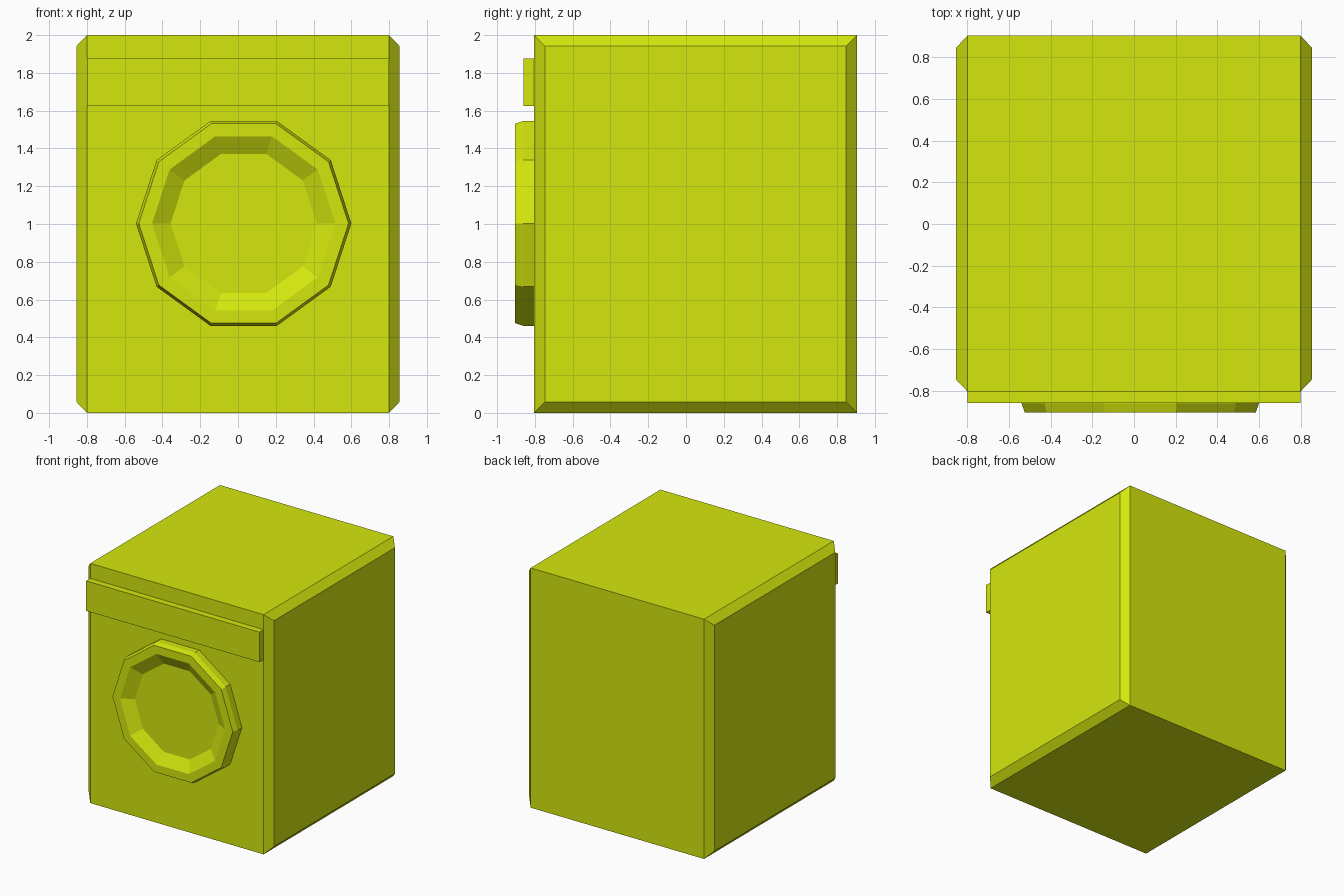
import bpy, bmesh
from math import cos, sin, pi

if "Cube" in bpy.data.objects:
    bpy.data.objects.remove(bpy.data.objects["Cube"])

lime = bpy.data.materials.new("lime")
lime.diffuse_color = (0.66, 0.80, 0.004, 1)
lime.use_nodes = True
lime.node_tree.nodes["Principled BSDF"].inputs["Base Color"].default_value = lime.diffuse_color


def finish(name, bm):
    bmesh.ops.recalc_face_normals(bm, faces=bm.faces[:])
    mesh = bpy.data.meshes.new(name)
    bm.to_mesh(mesh)
    bm.free()
    mesh.materials.append(lime)
    obj = bpy.data.objects.new(name, mesh)
    bpy.context.collection.objects.link(obj)
    return obj


def loft(name, loops):
    """Join equal-length vertex loops with quads and cap both ends."""
    bm = bmesh.new()
    rings = [[bm.verts.new(p) for p in loop] for loop in loops]
    n = len(rings[0])
    for a, b in zip(rings, rings[1:]):
        for i in range(n):
            j = (i + 1) % n
            bm.faces.new((a[i], a[j], b[j], b[i]))
    bm.faces.new(rings[0])
    bm.faces.new(rings[-1])
    return finish(name, bm)


def side_rect(x, y0, y1, z0, z1):
    return [(x, y0, z0), (x, y1, z0), (x, y1, z1), (x, y0, z1)]


# Cabinet with bevelled side panels
FRONT, BACK, INSET = -0.805, 0.905, 0.058
outer = (FRONT, BACK, 0, 2)
inner = (FRONT + INSET, BACK - INSET, INSET, 2 - INSET)
loft("cabinet", [side_rect(-0.855, *inner), side_rect(-0.8, *outer),
                 side_rect(0.8, *outer), side_rect(0.855, *inner)])

# Control panel strip
strip = (-0.86, FRONT, 1.625, 1.875)
loft("control_panel", [side_rect(-0.8, *strip), side_rect(0.8, *strip)])

# Ten-sided door: outer wall, chamfer, rim, sloping recess and glass
profile = [(0.57, FRONT), (0.57, -0.863), (0.555, -0.905),
           (0.485, -0.905), (0.387, -0.85)]
loft("door", [[(0.03 + r * cos(i * pi / 5), y, 1.003 + r * sin(i * pi / 5))
               for i in range(10)] for r, y in profile])
